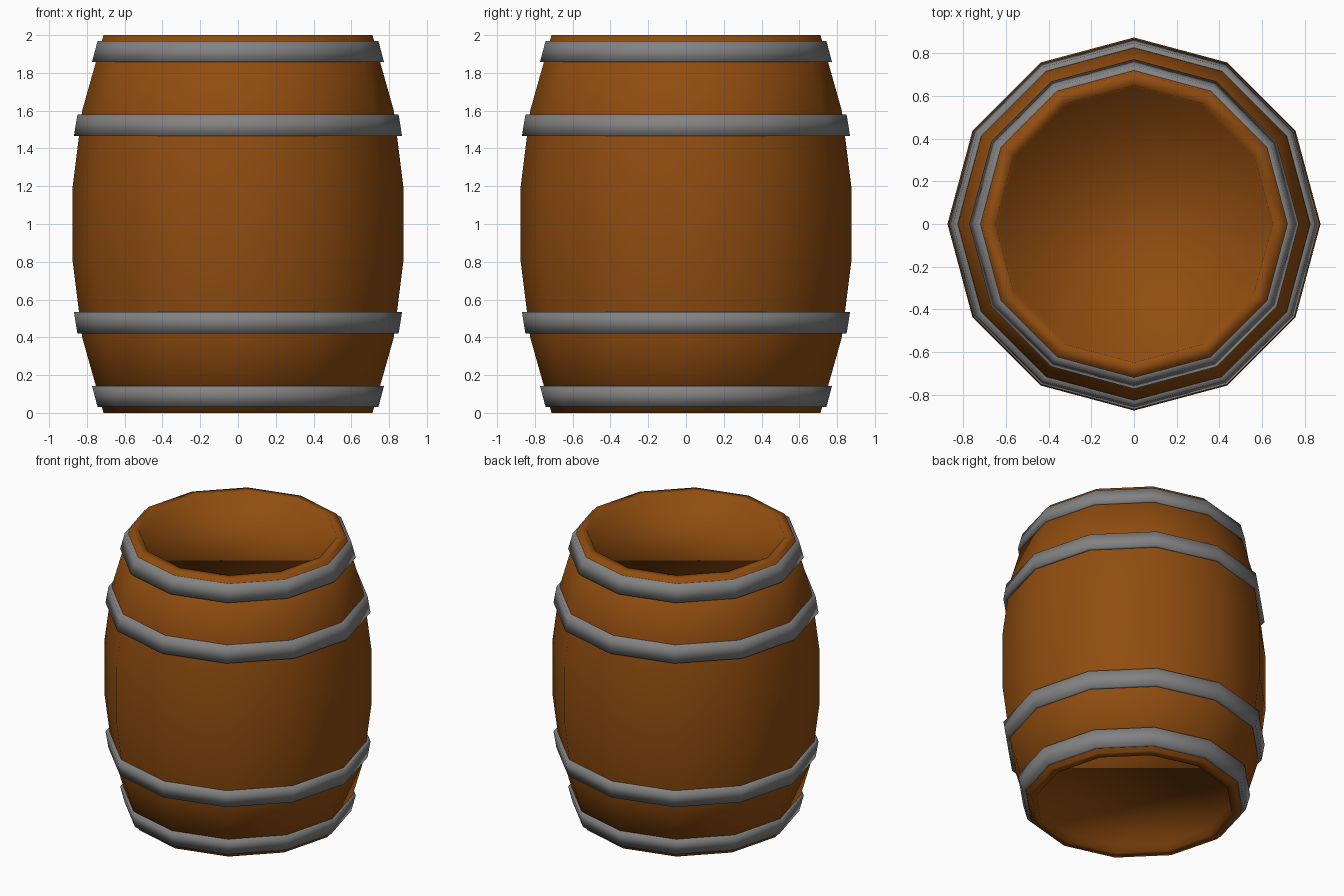
import bpy, bmesh, math

if "Cube" in bpy.data.objects:
    bpy.data.objects.remove(bpy.data.objects["Cube"])

SIDES = 12


def material(name, rgb):
    m = bpy.data.materials.new(name)
    m.diffuse_color = (*rgb, 1)
    m.use_nodes = True
    m.node_tree.nodes["Principled BSDF"].inputs["Base Color"].default_value = m.diffuse_color
    return m


wood = material("brown_wood", (0.28, 0.073, 0.005))
iron = material("grey_iron", (0.23, 0.225, 0.225))


def lathe(name, profile, mat, closed):
    """Spin (radius, z) points round z; an open profile gets its two ends capped."""
    bm = bmesh.new()
    rings = [[bm.verts.new((r * math.cos(2 * math.pi * i / SIDES),
                            r * math.sin(2 * math.pi * i / SIDES), z))
              for i in range(SIDES)] for r, z in profile]
    pairs = list(zip(rings, rings[1:]))
    if closed:
        pairs.append((rings[-1], rings[0]))
    else:
        bm.faces.new(rings[0])
        bm.faces.new(rings[-1])
    for a, b in pairs:
        for i in range(SIDES):
            j = (i + 1) % SIDES
            bm.faces.new((a[i], a[j], b[j], b[i]))
    bmesh.ops.recalc_face_normals(bm, faces=bm.faces)
    for f in bm.faces:
        f.smooth = True
    me = bpy.data.meshes.new(name)
    bm.to_mesh(me)
    bm.free()
    me.materials.append(mat)
    ob = bpy.data.objects.new(name, me)
    bpy.context.collection.objects.link(ob)
    return ob


# Bulging barrel body with a rim and recessed head at each end
lower = [(0.64, 0.05), (0.65, 0), (0.712, 0), (0.825, 0.4), (0.875, 0.8)]
upper = [(r, 2 - z) for r, z in reversed(lower)]
lathe("barrel_body", lower + upper, wood, closed=False)

# Iron hoops, mirrored about the middle height
hoops = {"end": (0.03, 0.743, 0.143, 0.773), "inner": (0.42, 0.85, 0.535, 0.869)}
for kind, (z0, r0, z1, r1) in hoops.items():
    section = [(r0 - 0.05, z0), (r0, z0), (r1, z1), (r1 - 0.05, z1)]
    lathe(f"lower_{kind}_hoop", section, iron, closed=True)
    lathe(f"upper_{kind}_hoop", [(r, 2 - z) for r, z in section], iron, closed=True)
